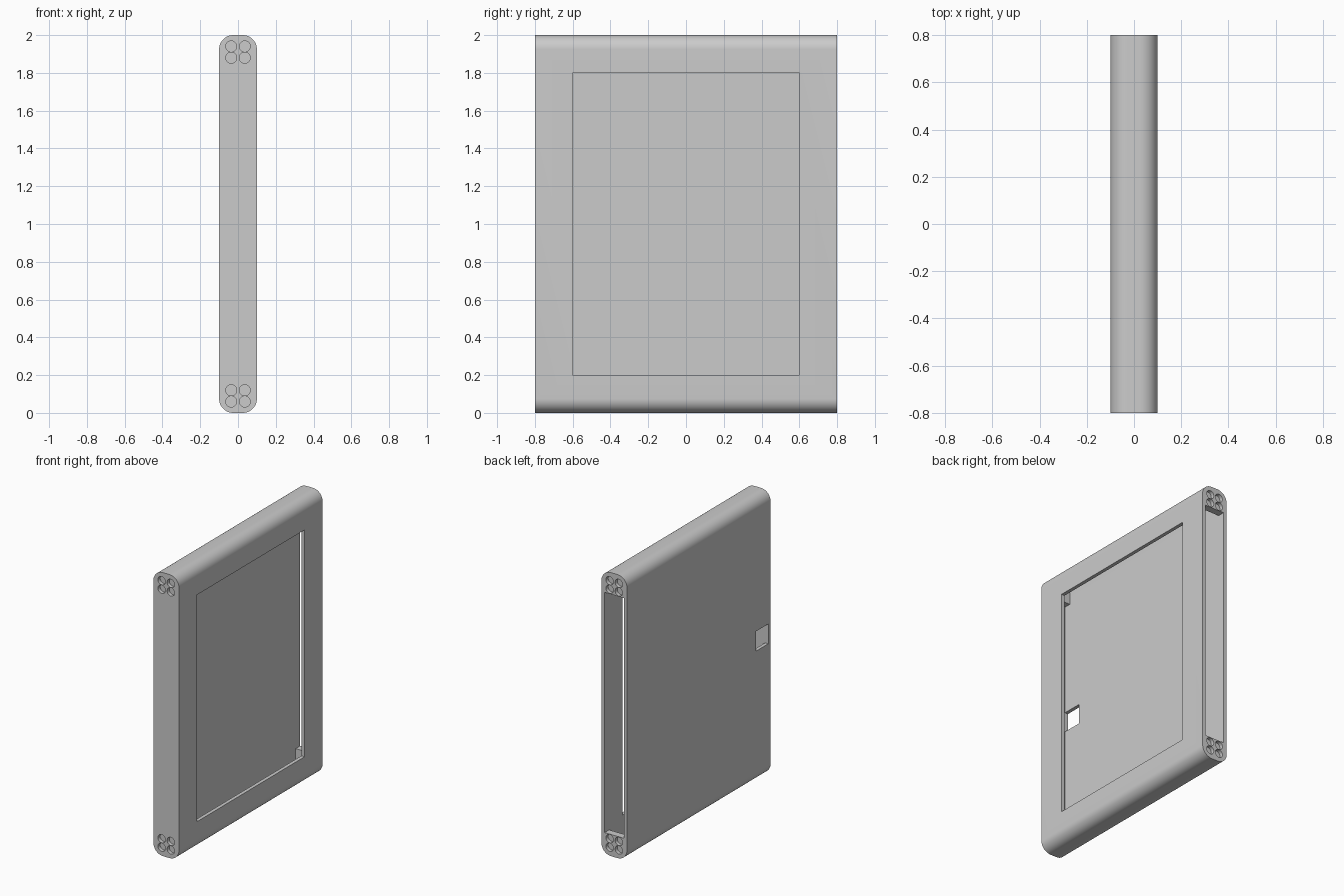
import bpy
import bmesh
import math
from mathutils import Matrix, Vector

if "Cube" in bpy.data.objects:
    bpy.data.objects.remove(bpy.data.objects["Cube"], do_unlink=True)

WALL = 0.025
HALF_X, HALF_Y, HEIGHT, RADIUS = 0.1, 0.8, 2.0, 0.075
BOSS = 0.05          # length of the corner bosses
BOSS_TOP = 0.153     # height of the boss faces inside the slot

grey = bpy.data.materials.new("plain_grey")
grey.use_nodes = True
COLOUR = (0.6, 0.6, 0.6, 1)
grey.diffuse_color = COLOUR
grey.node_tree.nodes["Principled BSDF"].inputs["Base Color"].default_value = COLOUR


def make_object(name, bm):
    bmesh.ops.recalc_face_normals(bm, faces=bm.faces)
    mesh = bpy.data.meshes.new(name)
    bm.to_mesh(mesh)
    bm.free()
    mesh.materials.append(grey)
    ob = bpy.data.objects.new(name, mesh)
    bpy.context.collection.objects.link(ob)
    return ob


def rounded_bar(name, inset, y0, y1, steps=12):
    """Rounded upright rectangle swept along y."""
    bm = bmesh.new()
    r = RADIUS - inset
    cx, cz = HALF_X - RADIUS, HEIGHT / 2 - RADIUS
    ring = []
    for q, (sx, sz) in enumerate([(1, 1), (-1, 1), (-1, -1), (1, -1)]):
        for i in range(steps + 1):
            a = (q + i / steps) * math.pi / 2
            ring.append(bm.verts.new((sx * cx + r * math.cos(a), y0,
                                      HEIGHT / 2 + sz * cz + r * math.sin(a))))
    face = bm.faces.new(ring)
    swept = bmesh.ops.extrude_face_region(bm, geom=[face])["geom"]
    verts = [v for v in swept if isinstance(v, bmesh.types.BMVert)]
    bmesh.ops.translate(bm, verts=verts, vec=(0, y1 - y0, 0))
    return make_object(name, bm)


def box(name, low, high):
    low, high = Vector(low), Vector(high)
    bm = bmesh.new()
    bmesh.ops.create_cube(bm, size=1, matrix=Matrix.Translation((low + high) / 2)
                          @ Matrix.Diagonal((*(high - low), 1)))
    return make_object(name, bm)


def end_sockets(name, radius=0.029, depth=0.025):
    """Groups of four round sockets at each corner of both ends."""
    bm = bmesh.new()
    turn = Matrix.Rotation(math.pi / 2, 4, "X")
    for y in (-HALF_Y, HALF_Y):
        for x in (-0.036, 0.036):
            for z in (0.06, 0.12, HEIGHT - 0.12, HEIGHT - 0.06):
                bmesh.ops.create_cone(bm, cap_ends=True, segments=32, radius1=radius,
                                      radius2=radius, depth=2 * depth,
                                      matrix=Matrix.Translation((x, y, z)) @ turn)
    return make_object(name, bm)


# Outer sleeve
case = rounded_bar("case_shell", 0, -HALF_Y, HALF_Y)

inner = HALF_X - WALL
front_wall = -HALF_Y + WALL
cutters = [
    # Hollow interior between the end bosses
    rounded_bar("interior_cutter", WALL, front_wall + BOSS, HALF_Y - BOSS),
    # Slot between the bosses, open at the back
    box("slot_cutter", (-inner, front_wall, BOSS_TOP),
        (inner, HALF_Y + 0.1, HEIGHT - BOSS_TOP)),
    # Large window on the left face
    box("window_cutter", (0, -0.6, 0.2), (0.2, 0.6, 1.8)),
    # Small push hole on the right face
    box("push_hole_cutter", (-0.2, front_wall, 0.93), (0, -0.635, 1.07)),
    end_sockets("socket_cutter"),
]
for cutter in cutters:
    mod = case.modifiers.new(cutter.name, "BOOLEAN")
    mod.operation = "DIFFERENCE"
    mod.solver = "EXACT"
    mod.object = cutter

# Bake the cuts and remove the cutters
bpy.context.view_layer.update()
evaluated = case.evaluated_get(bpy.context.evaluated_depsgraph_get())
cut_mesh = bpy.data.meshes.new_from_object(evaluated)
case.modifiers.clear()
case.data = cut_mesh
for cutter in cutters:
    bpy.data.objects.remove(cutter, do_unlink=True)

bpy.ops.object.select_all(action="DESELECT")
case.select_set(True)
bpy.context.view_layer.objects.active = case
bpy.ops.object.shade_smooth_by_angle(angle=math.radians(30))
